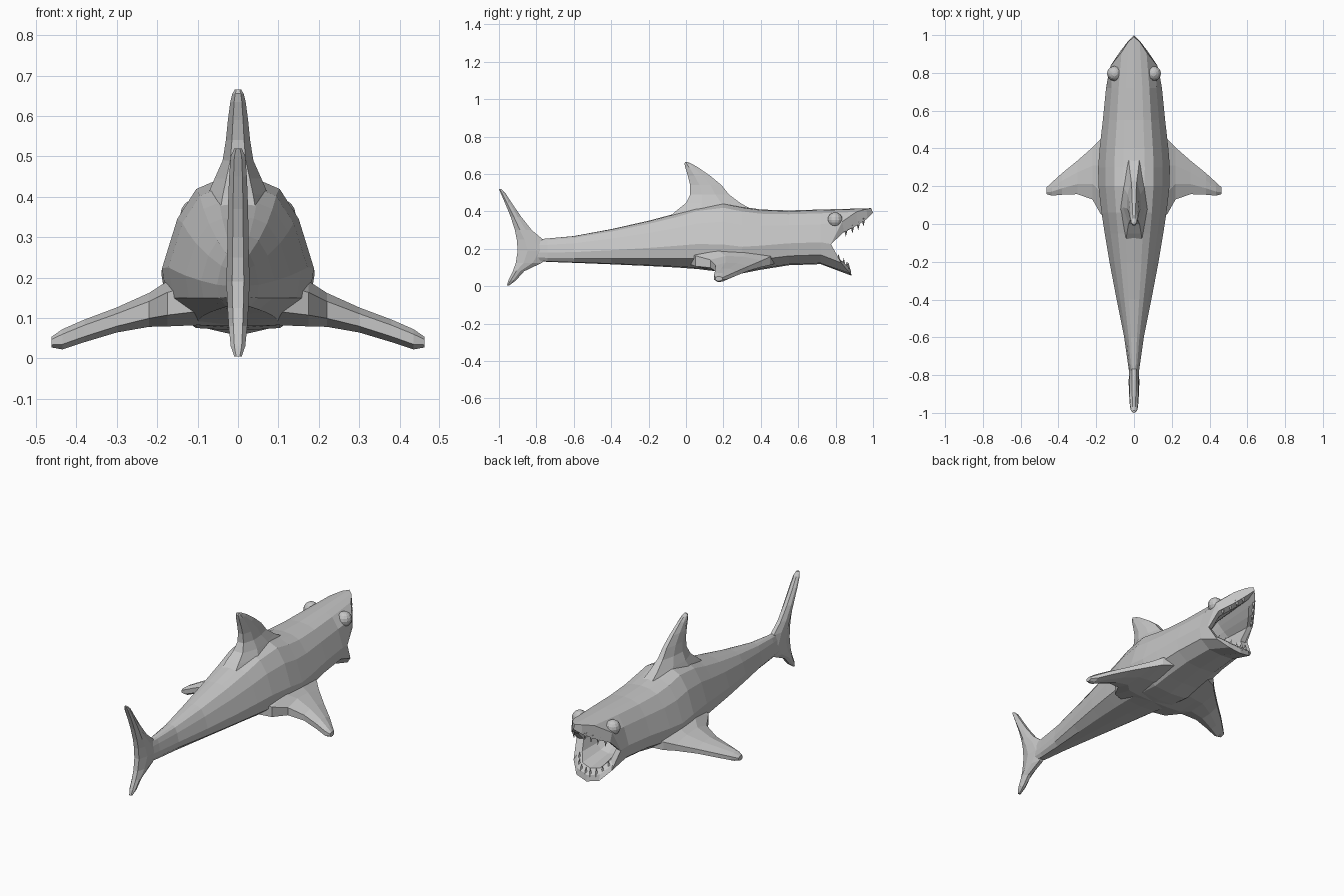
import bpy, bmesh, math
from mathutils import Vector

if "Cube" in bpy.data.objects:
    bpy.data.objects.remove(bpy.data.objects["Cube"])

grey = bpy.data.materials.new("shark grey")
grey.diffuse_color = (0.56, 0.56, 0.56, 1)
grey.use_nodes = True
grey.node_tree.nodes["Principled BSDF"].inputs["Base Color"].default_value = grey.diffuse_color


def finish(bm, name):
    bmesh.ops.recalc_face_normals(bm, faces=bm.faces)
    me = bpy.data.meshes.new(name)
    bm.to_mesh(me)
    bm.free()
    me.materials.append(grey)
    ob = bpy.data.objects.new(name, me)
    bpy.context.collection.objects.link(ob)
    return ob


def loft(name, rings):
    bm = bmesh.new()
    loops = [[bm.verts.new(p) for p in r] for r in rings]
    n = len(loops[0])
    for a, b in zip(loops, loops[1:]):
        for i in range(n):
            j = (i + 1) % n
            bm.faces.new((a[i], a[j], b[j], b[i]))
    bm.faces.new(loops[0])
    bm.faces.new(loops[-1])
    return finish(bm, name)


def mirrored(half):
    # half ring from top centre to bottom centre, completed on the other side
    return half + [(-x, y, z) for x, y, z in half[-2:0:-1]]


# Body: stations (y, top, bottom, half width)
section = [(0, 1), (.3, .985), (.55, .93), (.8, .73), (1, .4), (.93, .17), (.55, .02), (0, 0)]
stations = [(-.80, .25, .135, .024), (-.74, .255, .13, .032), (-.6, .268, .125, .052),
            (-.4, .305, .117, .092), (-.2, .35, .108, .13), (-.05, .39, .1, .155),
            (.06, .425, .092, .172), (.2, .445, .075, .188), (.3, .425, .068, .19),
            (.4, .41, .088, .182), (.55, .405, .112, .165), (.72, .41, .118, .148)]
rings = [mirrored([(u * w, y, b + v * (t - b)) for u, v in section]) for y, t, b, w in stations]

# Head: outer lip, inner lip and mouth cavity continue the same skin
lip = [(0, .99, .417), (.03, .965, .412), (.066, .91, .397), (.125, .835, .345),
       (.138, .775, .225), (.118, .83, .125), (.07, .873, .072), (0, .885, .056)]
rim = [(0, 1.0, .392), (.03, .97, .362), (.072, .915, .325), (.12, .845, .29),
       (.126, .77, .22), (.11, .81, .15), (.07, .865, .105), (0, .88, .09)]
throat = Vector((0, .74, .23))
inner = [tuple(Vector(p).lerp(throat, .2)) for p in rim]
cavity = [(x * .65, .69, .23 + (z - .23) * .65) for x, y, z in rim]
back = [(x * .35, .6, .23 + (z - .23) * .35) for x, y, z in rim]
rings += [mirrored(h) for h in (lip, rim, inner, cavity, back)]
loft("body", rings)


# Teeth: four-sided spikes along the two jaws
def teeth(name, path, count, direction):
    bm = bmesh.new()
    pts = [Vector(p) for p in path]
    for k in range(count):
        f = (k + .5) / count * (len(pts) - 1)
        i = int(f)
        p = pts[i].lerp(pts[i + 1], f - i)
        p.x *= .93
        p.y -= .008
        for s in (1, -1):
            c = Vector((s * p.x, p.y, p.z))
            base = [bm.verts.new(c + Vector((.012 * math.cos(a), .012 * math.sin(a), -direction * .012)))
                    for a in (0, math.pi / 2, math.pi, 3 * math.pi / 2)]
            tip = bm.verts.new(c + Vector((-s * .004, 0, direction * .034)))
            bm.faces.new(base)
            for q in range(4):
                bm.faces.new((base[q], base[(q + 1) % 4], tip))
    finish(bm, name)


teeth("upper_teeth", rim[1:4], 4, -1)
teeth("lower_teeth", rim[5:8], 4, 1)

# Eyes
for s, side in ((1, "right"), (-1, "left")):
    bm = bmesh.new()
    bmesh.ops.create_uvsphere(bm, u_segments=12, v_segments=8, radius=.04)
    bmesh.ops.translate(bm, verts=bm.verts, vec=(s * .103, .797, .355))
    finish(bm, side + "_eye")


# Fins: chord profile (along chord, thickness), blunt at both edges
chord = [(0, .5), (.3, 1), (.65, .9), (1, .4)]
chord = chord + [(u, -v) for u, v in reversed(chord)]


def upright(sections):
    # sections (z, back y, front y, half thickness)
    return [[(v * t, b + u * (f - b), z) for u, v in chord] for z, b, f, t in sections]


loft("dorsal_fin", upright([
    (.36, -.1, .38, .09), (.405, -.05, .36, .075), (.445, .0, .29, .058), (.49, .022, .23, .038),
    (.54, .022, .19, .03), (.59, .01, .13, .025), (.635, -.004, .065, .019),
    (.655, -.008, .03, .014), (.665, -.003, .006, .008)]))

loft("tail_fin", upright([
    (.004, -.957, -.945, .009), (.03, -.95, -.91, .018), (.08, -.926, -.865, .023),
    (.125, -.91, -.77, .026), (.19, -.9, -.72, .029), (.25, -.905, -.765, .027),
    (.3, -.915, -.825, .026), (.37, -.937, -.88, .025), (.45, -.97, -.935, .022),
    (.5, -.992, -.967, .018), (.52, -1.0, -.988, .009)]))

# Pectoral fins: sections (x, back y, front y, centre z, half thickness)
pectoral = [(.0, .02, .48, .16, .08), (.1, .02, .48, .15, .068), (.175, .05, .45, .135, .056),
            (.22, .13, .405, .12, .042), (.3, .158, .335, .095, .031), (.38, .155, .27, .068, .028),
            (.435, .15, .22, .047, .025), (.462, .158, .195, .04, .013)]
for s, side in ((1, "right"), (-1, "left")):
    loft(side + "_pectoral_fin",
         [[(s * x, b + u * (f - b), z + v * t) for u, v in chord] for x, b, f, z, t in pectoral])
